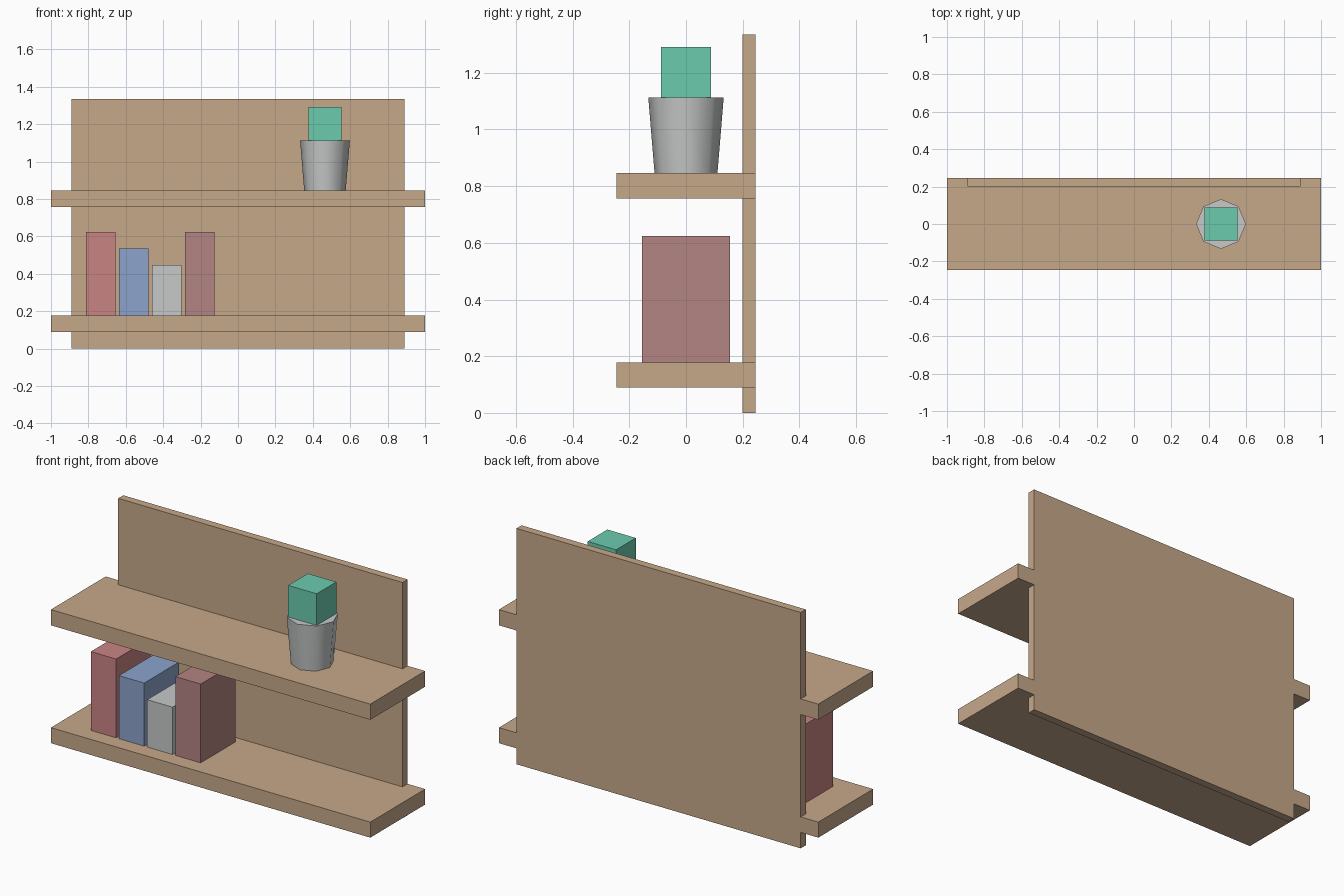
import bpy
import math

if "Cube" in bpy.data.objects:
    bpy.data.objects.remove(bpy.data.objects["Cube"])


def material(name, rgb):
    """Flat colour given as 0-255 display values, stored as linear."""
    m = bpy.data.materials.new(name)
    lin = [((c / 255 + 0.055) / 1.055) ** 2.4 for c in rgb]
    m.diffuse_color = (*lin, 1)
    m.use_nodes = True
    m.node_tree.nodes["Principled BSDF"].inputs["Base Color"].default_value = m.diffuse_color
    return m


wood = material("wood", (198, 168, 138))
red = material("red", (201, 133, 132))
blue = material("blue", (140, 163, 204))
grey = material("light grey", (199, 201, 201))
maroon = material("maroon", (178, 133, 130))
green = material("green", (108, 203, 175))


def box(name, x, y, z, mat):
    """Box spanning the (min, max) ranges on each axis."""
    spans = (x, y, z)
    bpy.ops.mesh.primitive_cube_add(size=1, location=[(a + b) / 2 for a, b in spans])
    ob = bpy.context.object
    ob.name = name
    ob.scale = [b - a for a, b in spans]
    bpy.ops.object.transform_apply(location=False, rotation=False, scale=True)
    ob.data.materials.append(mat)
    return ob


# Back panel and the two shelves
box("back_panel", (-0.89, 0.89), (0.2, 0.245), (0, 1.335), wood)
box("lower_shelf", (-1, 1), (-0.245, 0.245), (0.09, 0.178), wood)
box("upper_shelf", (-1, 1), (-0.245, 0.245), (0.757, 0.846), wood)

# Row of books on the lower shelf
books = [("red_book", -0.813, 0.624, red), ("blue_book", -0.637, 0.535, blue),
         ("grey_book", -0.46, 0.446, grey), ("maroon_book", -0.283, 0.624, maroon)]
for name, left, top, mat in books:
    box(name, (left, left + 0.158), (-0.155, 0.155), (0.178, top), mat)

# Tapered eight-sided pot with smooth sides
bpy.ops.mesh.primitive_cone_add(vertices=8, radius1=0.111, radius2=0.133,
                                depth=0.266, location=(0.465, 0, 0.979))
pot = bpy.context.object
pot.name = "plant_pot"
pot.data.materials.append(grey)
bpy.ops.object.shade_smooth_by_angle(angle=math.radians(60))

# Block plant on the pot
box("plant", (0.376, 0.554), (-0.088, 0.088), (1.112, 1.291), green)
